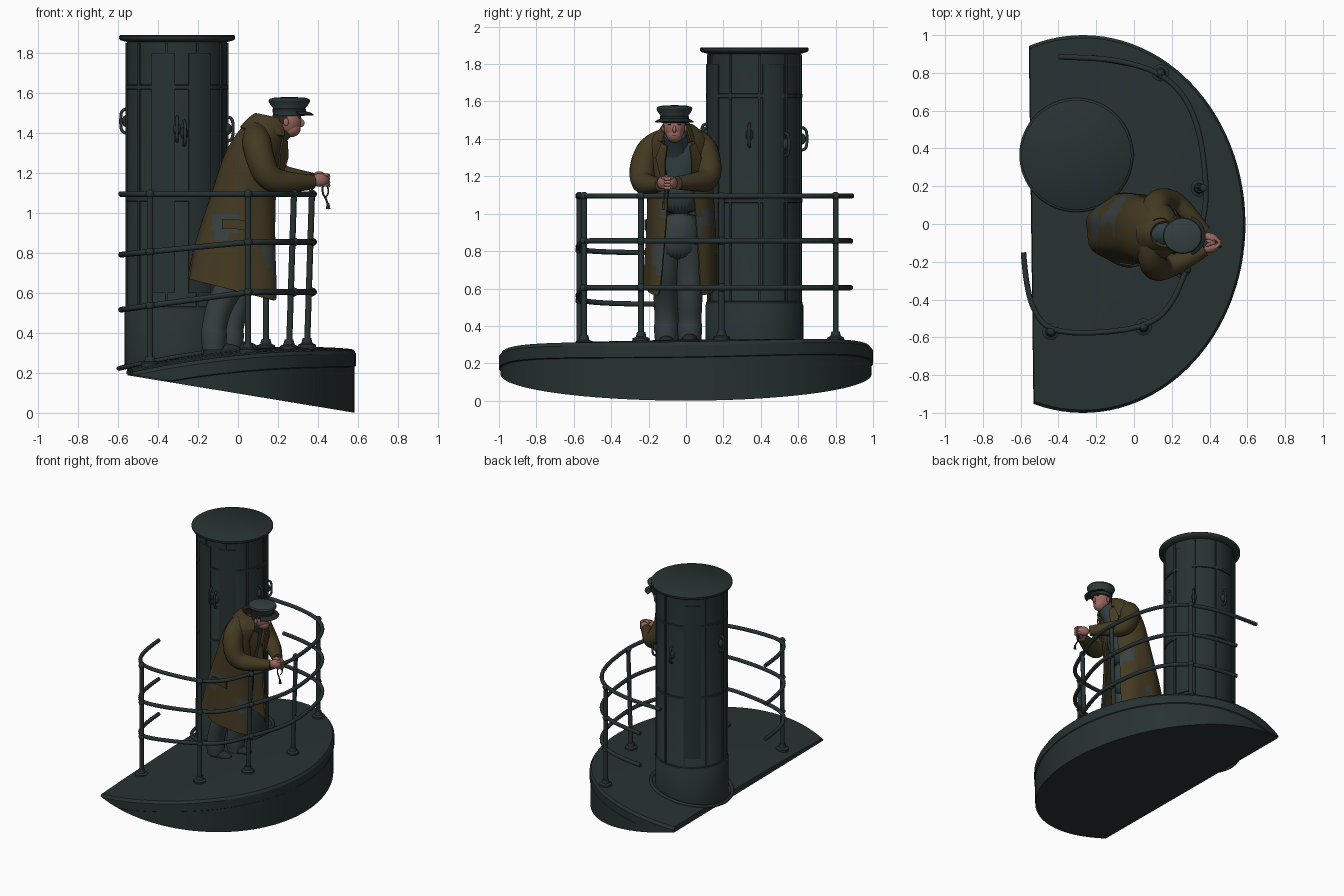
import bpy, bmesh, math
from mathutils import Vector, noise

if "Cube" in bpy.data.objects:
    bpy.data.objects.remove(bpy.data.objects["Cube"])

def material(name, r, g, b):
    m = bpy.data.materials.new(name)
    m.diffuse_color = (r, g, b, 1)
    m.use_nodes = True
    m.node_tree.nodes["Principled BSDF"].inputs["Base Color"].default_value = m.diffuse_color
    return m

METAL = material("dark metal", 0.021, 0.032, 0.032)
COAT = material("brown coat", 0.058, 0.042, 0.016)
WORN = material("worn grey patches", 0.042, 0.054, 0.054)
WOOL = material("blue grey wool", 0.034, 0.055, 0.062)
TROUSER = material("grey trousers", 0.036, 0.051, 0.053)
CAPM = material("cap cloth", 0.034, 0.050, 0.050)
SKIN = material("skin", 0.32, 0.14, 0.115)
HAIR = material("dark hair", 0.03, 0.02, 0.015)
SHOE = material("shoe leather", 0.018, 0.025, 0.025)

def finish(ob, angle=40):
    bpy.ops.object.select_all(action='DESELECT')
    ob.select_set(True)
    bpy.context.view_layer.objects.active = ob
    if ob.type == 'CURVE' or ob.modifiers:
        bpy.ops.object.convert(target='MESH')
    bpy.ops.object.shade_smooth_by_angle(angle=math.radians(angle))
    return bpy.context.view_layer.objects.active

def from_rows(name, rows, mat, closed=True, caps=True, solid=0, sub=0, angle=40):
    """Skin a list of equally long point rows."""
    bm = bmesh.new()
    vs = [[bm.verts.new(p) for p in row] for row in rows]
    n = len(rows[0])
    for a, b in zip(vs, vs[1:]):
        for i in range(n if closed else n - 1):
            j = (i + 1) % n
            bm.faces.new((a[i], a[j], b[j], b[i]))
    if caps and closed:
        bm.faces.new(vs[0][::-1])
        bm.faces.new(vs[-1])
    bmesh.ops.recalc_face_normals(bm, faces=bm.faces)
    me = bpy.data.meshes.new(name)
    bm.to_mesh(me)
    bm.free()
    me.materials.append(mat)
    ob = bpy.data.objects.new(name, me)
    bpy.context.collection.objects.link(ob)
    if sub:
        ob.modifiers.new("sub", 'SUBSURF').levels = sub
    if solid:
        m = ob.modifiers.new("solid", 'SOLIDIFY')
        m.thickness, m.offset = solid, 0
    return finish(ob, angle)

def lathe(name, prof, c, mat, seg=48, sx=1, sy=1):
    ang = [2 * math.pi * i / seg for i in range(seg)]
    return from_rows(name, [[(c[0] + sx * r * math.cos(a), c[1] + sy * r * math.sin(a), z)
                             for a in ang] for r, z in prof], mat)

def loft(name, rings, mat, solid=0, seg=30, wave=0, sub=1):
    """Rings: z, x0, x1, y0, y1, opening half angle, tilt."""
    rows = []
    for k, (z, x0, x1, y0, y1, gap, tilt) in enumerate(rings):
        row, n = [], seg if gap == 0 else seg - 1
        for i in range(seg):
            a = gap + (2 * math.pi - 2 * gap) * i / n
            w = 1 + wave * math.sin(7 * a + 1) * max(0, 1 - k / 4)
            dx = (x1 - x0) / 2 * math.cos(a) * w
            row.append(((x0 + x1) / 2 + dx, (y0 + y1) / 2 + (y1 - y0) / 2 * math.sin(a) * w, z + tilt * dx))
        rows.append(row)
    return from_rows(name, rows, mat, rings[0][5] == 0, True, solid, sub, 60)

def tube(name, pts, r, mat, res=3, cyclic=False):
    """Smooth tube; r is one radius or one per point."""
    radii = r if isinstance(r, list) else [r] * len(pts)
    cu = bpy.data.curves.new(name, 'CURVE')
    cu.dimensions, cu.bevel_depth, cu.bevel_resolution = '3D', 1, res
    cu.use_fill_caps = True
    sp = cu.splines.new('POLY' if len(pts) == 2 else 'NURBS')
    sp.points.add(len(pts) - 1)
    for p, co, rad in zip(sp.points, pts, radii):
        p.co, p.radius = (*co, 1), rad
    if len(pts) > 2:
        sp.order_u, sp.use_endpoint_u, sp.resolution_u = 3, True, 6
        sp.use_cyclic_u = cyclic
    cu.materials.append(mat)
    ob = bpy.data.objects.new(name, cu)
    bpy.context.collection.objects.link(ob)
    return finish(ob, 50)

def ball(name, c, s, mat, rot=(0, 0, 0)):
    bpy.ops.mesh.primitive_uv_sphere_add(segments=20, ring_count=12, location=c, rotation=rot)
    ob = bpy.context.object
    ob.name, ob.scale = name, s
    ob.data.materials.append(mat)
    return finish(ob, 60)

# deck: domed half oval on a sloping flat underside
def deck_z(x, y):
    return 0.327 - 0.1 * ((x - 0.3) / 0.85) ** 2 + 0.015 * y - 0.015 * y * y

def under_z(x):
    return max(0, 0.097 - 0.165 * x)

outline = []
for i in range(65):
    a = -math.pi / 2 - 0.31 + (math.pi + 0.65) * i / 64
    outline.append((-0.27 + 0.86 * math.cos(a), math.sin(a)))
(xa, ya), (xb, yb) = outline[-1], outline[0]
outline += [(xa + (xb - xa) * i / 16, ya + (yb - ya) * i / 16) for i in range(1, 16)]

def deck_row(s, fz):
    pts = [(-0.2 + (x + 0.2) * s, y * s) for x, y in outline]
    return [(x, y, fz(x, y)) for x, y in pts]

lip = lambda d: lambda x, y: max(under_z(x) + 0.006, deck_z(x, y) - d)
from_rows("deck", [deck_row(0.992, lambda x, y: under_z(x)), deck_row(0.992, lip(0.085)),
                   deck_row(1, lip(0.08)), deck_row(1, lip(0.018)), deck_row(0.985, lip(0.0))]
          + [deck_row(s, deck_z) for s in (0.8, 0.6, 0.4, 0.2, 0.03)], METAL, angle=30)

# tower
TC = (-0.305, 0.365)
lathe("tower_body", [(0.262, 0.22), (0.262, 0.51), (0.25, 0.525), (0.25, 1.87)], TC, METAL, 64)
lathe("tower_cap", [(0.25, 1.855), (0.285, 1.865), (0.291, 1.873), (0.291, 1.885), (0.285, 1.89)], TC, METAL, 64)
for z in (0.52, 1.07, 1.63):
    lathe("tower_band", [(0.25, z - 0.012), (0.257, z - 0.009), (0.257, z + 0.009), (0.25, z + 0.012)], TC, METAL, 64)

def on_tower(a, r, z):
    return (TC[0] + r * math.cos(a), TC[1] + r * math.sin(a), z)

def plate(name, a0, a1, z0, z1, r):
    angs = [a0 + (a1 - a0) * i / 8 for i in range(9)]
    from_rows(name, [[on_tower(a, r, z0) for a in angs], [on_tower(a, r, z1) for a in angs]],
              METAL, False, False, 0.009)

for i in range(10):
    a = 2 * math.pi * i / 10 + 0.1
    plate("tower_seam", a - 0.025, a + 0.025, 0.53, 1.85, 0.254)
for a in (-1.85, -1.1, 0.42, 2.2):
    plate("door_panel", a - 0.24, a + 0.24, 0.6, 1.8, 0.253)
for a, z in ((-1.43, 1.4), (0.72, 1.37), (1.6, 1.4), (3.14, 1.46), (-0.1, 1.42), (-1.57, 1.42)):
    tube("door_latch", [on_tower(a, r, z + d) for r, d in
                        ((0.25, 0.06), (0.278, 0.06), (0.283, 0), (0.278, -0.06), (0.25, -0.06))], 0.008, METAL)
    ball("latch_boss", on_tower(a, 0.255, z), (0.02, 0.02, 0.03), METAL)
ring = [on_tower(2 * math.pi * i / 24, 0.293, 0) for i in range(24)]
tube("tower_foot_ring", [(x, y, deck_z(x, y) + 0.003) for x, y, _ in ring], 0.012, METAL, 3, True)

# railing
path = [(-0.585, -0.15), (-0.575, -0.3), (-0.53, -0.47), (-0.44, -0.57), (-0.2, -0.58), (0.06, -0.545),
        (0.19, -0.45), (0.28, -0.24), (0.35, -0.05), (0.385, 0.12), (0.375, 0.3), (0.345, 0.5), (0.27, 0.68),
        (0.14, 0.8), (-0.05, 0.86), (-0.22, 0.88), (-0.4, 0.885)]
for z, k, end in ((1.095, 0, 17), (0.855, 0.1, 16), (0.605, 0.14, 16)):
    tube("rail", [(x, y, z - (k * max(0, 0.05 - x) if y < 0 else 0)) for x, y in path[:end]], 0.0145, METAL)
for x, y in ((-0.44, -0.57), (0.05, -0.545), (0.28, -0.24), (0.37, 0.19), (0.14, 0.8)):
    bx = x - (0.025 if x > 0.2 else 0)
    z = deck_z(bx, y)
    tube("rail_post", [(bx, y, z - 0.02), (x, y, 1.1)], 0.016, METAL)
    lathe("post_foot", [(0.045, z - 0.02), (0.045, z + 0.012), (0.028, z + 0.02), (0.022, z + 0.045)], (bx, y), METAL, 20)
    for h, k in ((1.095, 0), (0.855, 0.1), (0.605, 0.14)):
        ball("rail_joint", (x, y, h - (k * max(0, 0.05 - x) if y < 0 else 0)), (0.022, 0.022, 0.022), METAL)

# coat with an open front, patched by a noise rule
coat = loft("coat", [(0.61, -0.25, 0.235, -0.22, 0.16, 0.6, -0.25), (0.80, -0.22, 0.215, -0.21, 0.16, 0.55, -0.15),
                     (1.00, -0.16, 0.20, -0.2, 0.15, 0.45, -0.05), (1.15, -0.11, 0.20, -0.2, 0.14, 0.4, 0),
                     (1.30, -0.065, 0.22, -0.21, 0.14, 0.5, 0), (1.40, 0.0, 0.24, -0.19, 0.12, 0.55, 0),
                     (1.455, 0.05, 0.22, -0.13, 0.06, 0.7, 0), (1.475, 0.08, 0.20, -0.1, 0.03, 0.8, 0)],
            COAT, 0.012, 40, 0.035, 2)
coat.data.materials.append(WORN)
for f in coat.data.polygons:
    c = f.center
    if 0.66 < c.z < 1.2 and noise.noise(Vector((c.x * 7 + 3, c.y * 7, c.z * 6 + c.x * 5))) > 0.17:
        f.material_index = 1
loft("coat_collar", [(1.40, 0.015, 0.27, -0.16, 0.06, 0.75, -0.2), (1.45, 0.05, 0.25, -0.135, 0.04, 0.8, -0.2),
                     (1.48, 0.09, 0.24, -0.115, 0.01, 0.9, -0.2)], COAT, 0.014)
for y, s in ((-0.13, -1), (0.05, 1)):
    from_rows("coat_lapel", [[(0.225, y, 1.38), (0.245, y - s * 0.03, 1.36)],
                             [(0.21, y + s * 0.03, 1.30), (0.25, y - s * 0.02, 1.28)],
                             [(0.2, y, 1.18), (0.215, y - s * 0.02, 1.17)]], COAT, False, False, 0.01)
from_rows("coat_pocket", [[(-0.08, -0.207, z), (-0.01, -0.218, z), (0.05, -0.215, z - 0.01)] for z in (0.92, 0.97)],
          COAT, False, False, 0.009)

# sleeves, hands and hanging chain
tube("near_sleeve", [(0.09, -0.1, 1.40), (0.09, -0.175, 1.37), (0.11, -0.23, 1.27), (0.15, -0.235, 1.17),
                     (0.25, -0.2, 1.15), (0.375, -0.135, 1.155)], [0.06, 0.075, 0.072, 0.068, 0.055, 0.036], COAT, 5)
tube("far_sleeve", [(0.11, 0.03, 1.40), (0.11, 0.09, 1.37), (0.14, 0.12, 1.27), (0.2, 0.12, 1.18),
                    (0.28, 0.06, 1.17), (0.375, -0.045, 1.165)], [0.06, 0.075, 0.072, 0.066, 0.052, 0.036], COAT, 5)
for s, y in ((1, -0.125), (-1, -0.075)):
    ball("hand", (0.41, y, 1.165), (0.045, 0.026, 0.034), SKIN, (0, 0, 0.4 * s))
    for i in range(4):
        z = 1.19 - 0.016 * i
        tube("finger", [(0.425, y, z), (0.455, y + s * 0.01, z), (0.452, y + s * 0.04, z - 0.006)], 0.0095, SKIN)
    ball("thumb", (0.405, y + s * 0.02, 1.197), (0.028, 0.01, 0.011), SKIN, (0, 0, 0.4 * s))
tube("chain", [(0.425, -0.11, 1.14), (0.42, -0.115, 1.10), (0.44, -0.12, 1.075), (0.45, -0.12, 1.04)], 0.005, METAL)
tube("chain_loop", [(0.445, -0.09, 1.14), (0.46, -0.095, 1.1), (0.44, -0.1, 1.08)], 0.004, METAL)
for x in (0.445, 0.457):
    tube("key", [(0.45, -0.12, 1.05), (x, -0.12, 1.02)], 0.006, METAL)

# sweater, trousers and shoes
loft("sweater", [(0.98, -0.06, 0.15, -0.14, 0.07, 0, 0), (1.15, -0.03, 0.175, -0.15, 0.08, 0, 0),
                 (1.30, 0.0, 0.21, -0.15, 0.09, 0, 0), (1.40, 0.05, 0.225, -0.13, 0.06, 0, 0)], WOOL)
tube("roll_neck", [(0.12, -0.05, 1.30), (0.17, -0.055, 1.38), (0.225, -0.06, 1.43)], [0.075, 0.07, 0.06], WOOL, 5)
loft("trouser_seat", [(0.74, -0.09, 0.12, -0.16, 0.08, 0, 0), (0.88, -0.08, 0.14, -0.16, 0.08, 0, 0),
                      (1.02, -0.06, 0.145, -0.145, 0.075, 0, 0)], TROUSER)
for name, x, y in (("near", -0.12, -0.105), ("far", -0.035, 0.02)):
    tube(name + "_trouser_leg", [(0.03, y, 0.85), (0.0, y, 0.7), (x + 0.03, y, 0.55), (x, y, 0.43),
                                 (x, y, 0.38), (x, y, 0.315)], [0.08, 0.075, 0.068, 0.062, 0.068, 0.06], TROUSER, 5)
    z = deck_z(x, y)
    ball(name + "_shoe", (x + 0.04, y, z + 0.015), (0.095, 0.042, 0.032), SHOE)
    lathe(name + "_sole", [(0.04, z - 0.01), (0.04, z + 0.006)], (x + 0.04, y), SHOE, 24, 2.4, 1.05)

# head
HY = -0.062
ball("head", (0.25, HY, 1.465), (0.068, 0.058, 0.075), SKIN)
ball("jaw", (0.268, HY, 1.425), (0.046, 0.044, 0.045), SKIN)
ball("nose", (0.317, HY, 1.45), (0.016, 0.010, 0.019), SKIN)
ball("back_hair", (0.228, HY, 1.472), (0.058, 0.0605, 0.052), HAIR)
for s in (-1, 1):
    ball("ear", (0.24, HY + s * 0.06, 1.455), (0.013, 0.008, 0.02), SKIN)
    ball("eyebrow", (0.306, HY + s * 0.022, 1.477), (0.008, 0.014, 0.004), HAIR)
ball("mouth", (0.307, HY, 1.42), (0.007, 0.016, 0.003), HAIR)

# cap with a peak
lathe("cap", [(0.072, 1.485), (0.078, 1.492), (0.078, 1.525), (0.093, 1.545), (0.1, 1.56), (0.095, 1.571),
              (0.07, 1.578), (0.02, 1.58)], (0.257, HY), CAPM, 40, 1.04, 0.96)
lathe("cap_band", [(0.0775, 1.502), (0.081, 1.504), (0.081, 1.52), (0.0775, 1.522)], (0.257, HY), SHOE, 40, 1.04, 0.96)
arc = [-1.15 + 2.3 * i / 16 for i in range(17)]
from_rows("cap_peak", [[(0.257 + r * math.cos(a) * 1.04, HY + r * math.sin(a) * 0.96, z) for a in arc]
                       for r, z in ((0.076, 1.506), (0.1, 1.5), (0.116, 1.49))], SHOE, False, False, 0.007)
